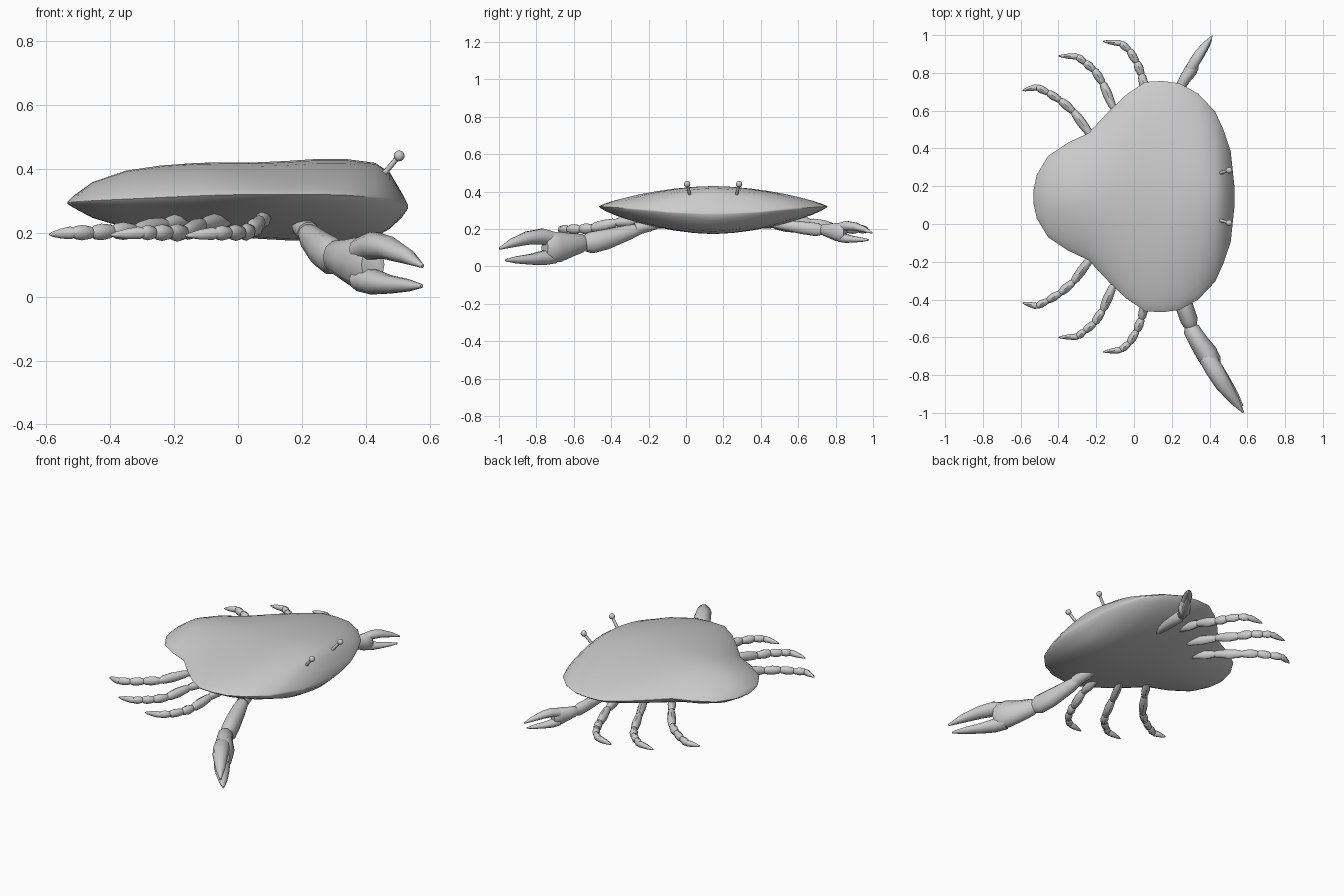
import bpy, bmesh, math
from mathutils import Vector

grey = bpy.data.materials.new("shell grey")
grey.diffuse_color = (0.6, 0.6, 0.6, 1)
MID = 0.145  # y of the symmetry plane


def finish(name, bm, angle=50):
    bmesh.ops.recalc_face_normals(bm, faces=bm.faces)
    me = bpy.data.meshes.new(name)
    bm.to_mesh(me)
    bm.free()
    ob = bpy.data.objects.new(name, me)
    bpy.context.collection.objects.link(ob)
    me.materials.append(grey)
    bpy.ops.object.select_all(action='DESELECT')
    ob.select_set(True)
    bpy.context.view_layer.objects.active = ob
    bpy.ops.object.shade_smooth_by_angle(angle=math.radians(angle))
    return ob


def bridge(bm, rings):
    n = len(rings[0])
    for a, b in zip(rings, rings[1:]):
        for i in range(n):
            bm.faces.new((a[i], a[(i + 1) % n], b[(i + 1) % n], b[i]))
    bm.faces.new(rings[0])
    bm.faces.new(rings[-1][::-1])


def tube(bm, stations, n=10):
    """Loft ellipses (x, y, z, half width, half height) along a path."""
    pts = [Vector(s[:3]) for s in stations]
    rings = []
    for i, s in enumerate(stations):
        t = (pts[min(i + 1, len(pts) - 1)] - pts[max(i - 1, 0)]).normalized()
        side = t.cross(Vector((0, 0, 1))).normalized()
        up = side.cross(t)
        ring = []
        for k in range(n):
            a = 2 * math.pi * k / n
            ring.append(bm.verts.new(pts[i] + side * math.cos(a) * s[3] + up * math.sin(a) * s[4]))
        rings.append(ring)
    bridge(bm, rings)


# Shell: cross-sections along x (x, half width, top z, bottom z, rim z)
sections = [
    (-0.533, 0.03, 0.297, 0.290, 0.294), (-0.515, 0.115, 0.315, 0.278, 0.296),
    (-0.455, 0.215, 0.358, 0.246, 0.300), (-0.35, 0.285, 0.394, 0.215, 0.305),
    (-0.24, 0.337, 0.410, 0.203, 0.310), (-0.13, 0.455, 0.418, 0.194, 0.315),
    (-0.04, 0.540, 0.420, 0.187, 0.318), (0.06, 0.607, 0.420, 0.181, 0.320),
    (0.15, 0.612, 0.424, 0.176, 0.320), (0.24, 0.600, 0.430, 0.173, 0.320),
    (0.34, 0.545, 0.430, 0.174, 0.317), (0.43, 0.450, 0.418, 0.187, 0.310),
    (0.475, 0.350, 0.388, 0.212, 0.302), (0.512, 0.240, 0.325, 0.247, 0.290),
    (0.531, 0.06, 0.288, 0.274, 0.281)]
bm = bmesh.new()
H = 9
rings = []
for x, w, top, bot, rim in sections:
    ring = []
    for k in range(4 * H):
        a = math.pi * k / (2 * H)
        u, s = math.cos(a), math.sin(a)
        f = max(0.0, 1 - abs(u) ** 1.7) ** 0.78
        z = rim + (top - rim) * f if s >= 0 else rim - (rim - bot) * f
        ring.append(bm.verts.new((x, MID + w * u, z)))
    rings.append(ring)
bridge(bm, rings)
finish("shell", bm, 60)

# Walking legs: joint positions (x, distance from middle, z)
legs = {
    "rear_leg": [(-0.15, 0.20, 0.24), (-0.225, 0.32, 0.225), (-0.32, 0.45, 0.205),
                 (-0.39, 0.51, 0.205), (-0.455, 0.55, 0.20), (-0.515, 0.58, 0.20), (-0.59, 0.562, 0.194)],
    "middle_leg": [(-0.03, 0.30, 0.24), (-0.11, 0.47, 0.225), (-0.165, 0.60, 0.20),
                   (-0.21, 0.67, 0.20), (-0.26, 0.71, 0.20), (-0.30, 0.742, 0.20), (-0.40, 0.745, 0.192)],
    "front_leg": [(0.09, 0.38, 0.25), (0.07, 0.52, 0.235), (0.04, 0.645, 0.205),
                  (0.015, 0.71, 0.20), (-0.025, 0.775, 0.20), (-0.07, 0.812, 0.198), (-0.165, 0.822, 0.19)]}
radii = [0.028, 0.03, 0.028, 0.026, 0.024, 0.021]
for sign, label in ((-1, "right"), (1, "left")):
    for name, joints in legs.items():
        bm = bmesh.new()
        for i, (p, q) in enumerate(zip(joints, joints[1:])):
            r, last = radii[i], i == len(radii) - 1
            profile = [(-0.05, 0.5), (0.1, 0.8), (0.55, 1), (0.9, 0.85), (1.05, 0.55)]
            if last:
                profile = [(-0.1, 0.6), (0.1, 0.95), (0.5, 0.75), (0.85, 0.4), (1, 0.12)]
            st = []
            for t, k in profile:
                c = Vector(p).lerp(Vector(q), t)
                st.append((c.x, MID + sign * c.y, c.z, r * k * 0.85, r * k))
            tube(bm, st, 8)
        finish(label + "_" + name, bm)

# Pincers: palm and two fingers, relative to the wrist (drawn on the -y side)
palm = [(-0.005, 0.01, 0, 0.03, 0.035), (0.005, -0.015, 0, 0.045, 0.052), (0.04, -0.075, -0.01, 0.05, 0.066),
        (0.085, -0.14, -0.02, 0.058, 0.085), (0.11, -0.185, -0.025, 0.054, 0.084), (0.122, -0.21, -0.025, 0.04, 0.06)]
upper = [(0.085, -0.16, 0.02, 0.045, 0.04), (0.125, -0.225, 0.035, 0.048, 0.044), (0.17, -0.30, 0.027, 0.043, 0.037),
         (0.23, -0.385, 0.0, 0.028, 0.024), (0.278, -0.452, -0.03, 0.005, 0.006)]
lower = [(0.085, -0.16, -0.07, 0.045, 0.04), (0.125, -0.22, -0.08, 0.045, 0.04), (0.17, -0.28, -0.087, 0.038, 0.03),
         (0.23, -0.36, -0.09, 0.024, 0.02), (0.275, -0.42, -0.092, 0.005, 0.006)]


def pincer(name, wrist, scale, sign):
    bm = bmesh.new()
    for part in (palm, upper, lower):
        tube(bm, [(wrist[0] + x * scale, wrist[1] - sign * y * scale, wrist[2] + z * scale,
                   w * scale, h * scale) for x, y, z, w, h in part])
    finish(name, bm)


pincer("large_pincer", (0.30, -0.545, 0.125), 1.0, 1 * -1 * -1 * -1)
pincer("small_pincer", (0.247, 0.725, 0.197), 0.6, 1)

# Arms carrying the pincers
bm = bmesh.new()
tube(bm, [(0.19, -0.13, 0.235, 0.025, 0.025), (0.205, -0.20, 0.22, 0.038, 0.035), (0.22, -0.27, 0.20, 0.035, 0.035)])
tube(bm, [(0.215, -0.25, 0.20, 0.03, 0.03), (0.23, -0.31, 0.182, 0.04, 0.042), (0.265, -0.43, 0.145, 0.047, 0.057),
          (0.292, -0.51, 0.127, 0.046, 0.06), (0.30, -0.54, 0.122, 0.035, 0.045)])
finish("large_arm", bm)
bm = bmesh.new()
tube(bm, [(0.19, 0.42, 0.235, 0.018, 0.02), (0.205, 0.50, 0.225, 0.025, 0.027), (0.23, 0.62, 0.207, 0.029, 0.035),
          (0.245, 0.70, 0.197, 0.029, 0.037), (0.25, 0.73, 0.195, 0.02, 0.026)])
finish("small_arm", bm)

# Eye stalks with round eyes
for sign, label in ((-1, "right"), (1, "left")):
    bm = bmesh.new()
    tube(bm, [(0.445, MID + sign * 0.122, 0.37, 0.009, 0.009), (0.502, MID + sign * 0.138, 0.438, 0.008, 0.008)], 8)
    ball = bmesh.ops.create_uvsphere(bm, u_segments=12, v_segments=8, radius=0.017)
    bmesh.ops.translate(bm, verts=ball["verts"], vec=(0.504, MID + sign * 0.139, 0.440))
    finish(label + "_eye", bm)
